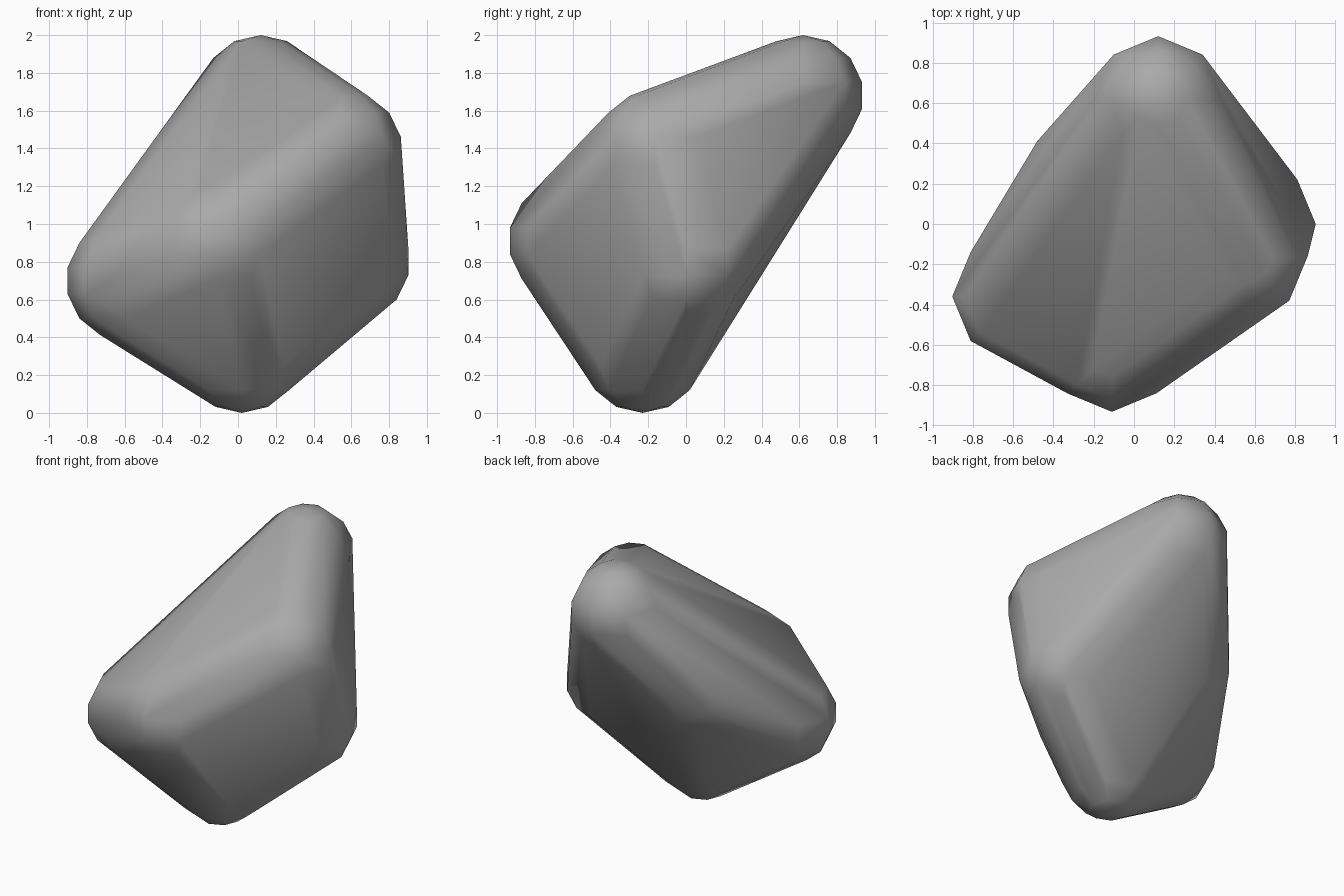
import bpy, bmesh, math
from mathutils import Matrix

cube = bpy.data.objects.get("Cube")
if cube:
    bpy.data.objects.remove(cube, do_unlink=True)

# Grey stone colour
stone = bpy.data.materials.new("stone_grey")
stone.use_nodes = True
GREY = (0.4, 0.4, 0.4, 1)
stone.diffuse_color = GREY
stone.node_tree.nodes["Principled BSDF"].inputs["Base Color"].default_value = GREY

# Centres of the rounded corners
ROUNDING = 0.32
CORNERS = [
    (0.12, 0.62, 1.68),     # back peak
    (-0.59, -0.36, 0.70),   # right corner
    (-0.11, -0.62, 0.91),   # front corner
    (0.02, -0.23, 0.32),    # bottom
    (0.59, 0.00, 0.80),     # left lower corner
    (0.55, -0.16, 1.39),    # left upper corner
    (-0.26, 0.19, 1.06),    # back right bulge
]

# Boulder: a tight skin stretched over low-poly balls at the corners
bm = bmesh.new()
for corner in CORNERS:
    bmesh.ops.create_uvsphere(bm, u_segments=8, v_segments=7, radius=ROUNDING,
                              matrix=Matrix.Translation(corner))
points = [v.co.copy() for v in bm.verts]
bm.clear()
for p in points:
    bm.verts.new(p)
hull = bmesh.ops.convex_hull(bm, input=bm.verts)
spare = {g for g in hull["geom_interior"] + hull["geom_unused"]
         if isinstance(g, bmesh.types.BMVert)}
bmesh.ops.delete(bm, geom=list(spare), context='VERTS')
bmesh.ops.recalc_face_normals(bm, faces=bm.faces)

mesh = bpy.data.meshes.new("boulder")
bm.to_mesh(mesh)
bm.free()
mesh.materials.append(stone)
boulder = bpy.data.objects.new("boulder", mesh)
bpy.context.collection.objects.link(boulder)

# Smooth skin that keeps the strongest creases
bpy.ops.object.select_all(action='DESELECT')
boulder.select_set(True)
bpy.context.view_layer.objects.active = boulder
bpy.ops.object.shade_smooth_by_angle(angle=math.radians(60))
